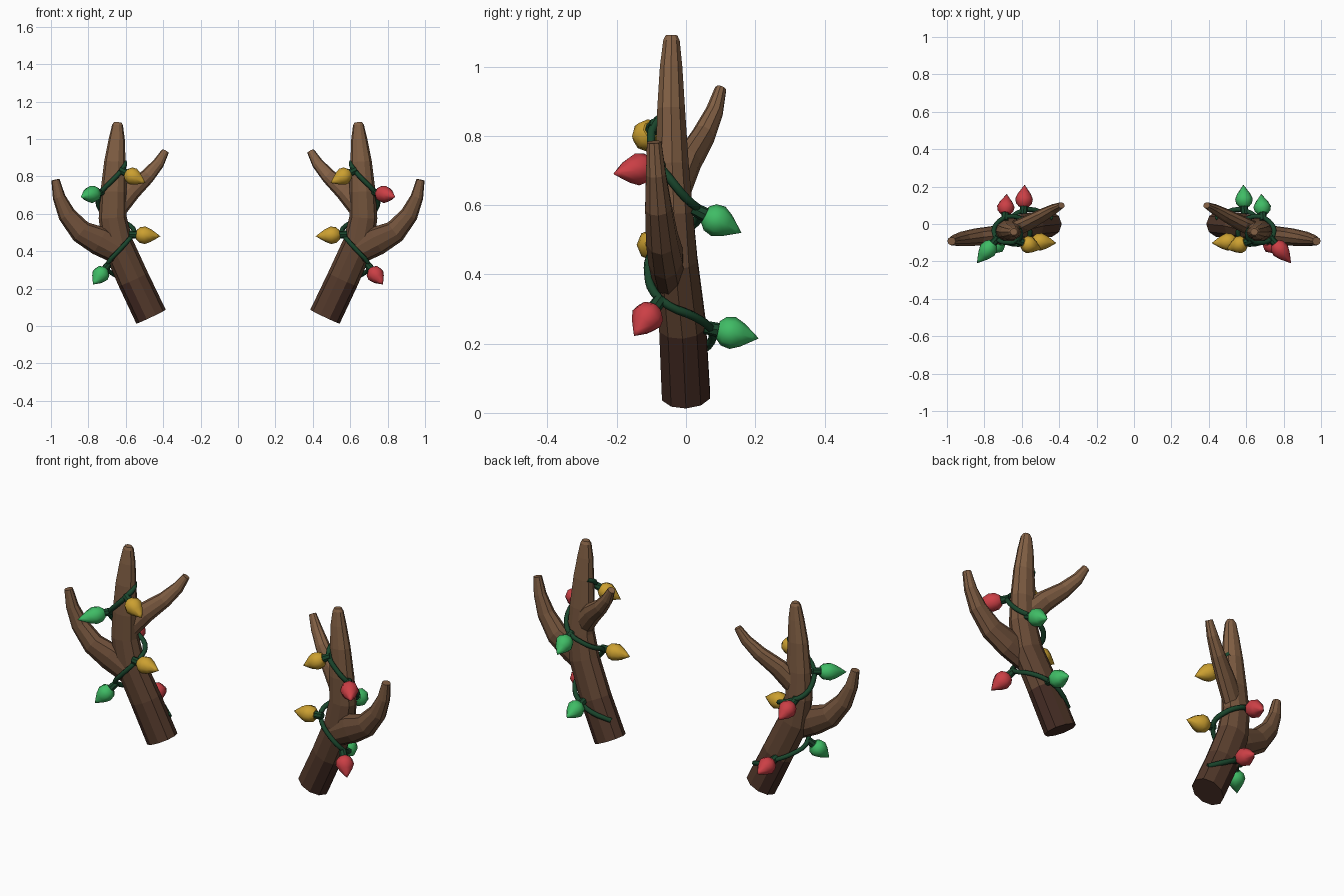
import bpy, bmesh, math
from mathutils import Vector

if "Cube" in bpy.data.objects:
    bpy.data.objects.remove(bpy.data.objects["Cube"])


def material(name, rgb):
    m = bpy.data.materials.new(name)
    m.diffuse_color = (*rgb, 1)
    m.use_nodes = True
    m.node_tree.nodes["Principled BSDF"].inputs["Base Color"].default_value = m.diffuse_color
    return m


LOW, HIGH, BANDS = (0.055, 0.023, 0.016), (0.23, 0.12, 0.06), 7
BARK = [material(f"bark_{i}", [a + (b - a) * i / (BANDS - 1) for a, b in zip(LOW, HIGH)])
        for i in range(BANDS)]
WIRE = material("wire_green", (0.01, 0.06, 0.025))
GREEN = material("bulb_green", (0.05, 0.5, 0.13))
RED = material("bulb_red", (0.6, 0.05, 0.06))
YELLOW = material("bulb_yellow", (0.6, 0.35, 0.03))


def tube(name, rings, sides, hint=(0, 1, 0)):
    """Sweep elliptical rings (point, radius_u, radius_v); zero radius makes a point."""
    bm = bmesh.new()
    pts = [Vector(r[0]) for r in rings]
    loops = []
    for i, (p, ru, rv) in enumerate(rings):
        t = (pts[min(i + 1, len(pts) - 1)] - pts[max(i - 1, 0)]).normalized()
        h = Vector(hint)
        v = (h - t * h.dot(t)).normalized()
        u = v.cross(t)
        if ru == 0:
            loops.append([bm.verts.new(p)])
            continue
        angles = [2 * math.pi * k / sides for k in range(sides)]
        loops.append([bm.verts.new(pts[i] + u * ru * math.cos(a) + v * rv * math.sin(a))
                      for a in angles])
    for a, b in zip(loops, loops[1:]):
        for k in range(sides):
            j = (k + 1) % sides
            bm.faces.new([a[k], a[j], b[0]] if len(b) == 1 else [a[k], a[j], b[j], b[k]])
    bm.faces.new(loops[0])
    if len(loops[-1]) > 1:
        bm.faces.new(loops[-1])
    bmesh.ops.recalc_face_normals(bm, faces=bm.faces)
    me = bpy.data.meshes.new(name)
    bm.to_mesh(me)
    bm.free()
    ob = bpy.data.objects.new(name, me)
    bpy.context.collection.objects.link(ob)
    return ob


TRUNK = [((.465, 0, .05), .087, .073), ((.56, -.01, .25), .086, .071),
         ((.645, -.03, .44), .084, .066), ((.67, -.035, .58), .075, .058),
         ((.665, -.04, .72), .07, .05), ((.658, -.043, .88), .057, .042),
         ((.648, -.043, 1.0), .043, .034), ((.644, -.042, 1.075), .029, .025),
         ((.643, -.042, 1.09), .02, .018)]
OUTER = [((.64, -.05, .40), .07, .05), ((.74, -.06, .455), .078, .052),
         ((.84, -.07, .505), .062, .048), ((.915, -.08, .595), .048, .04),
         ((.957, -.087, .69), .034, .03), ((.976, -.092, .782), .022, .022)]
INNER = [((.66, -.035, .62), .06, .04), ((.57, .005, .725), .053, .04),
         ((.485, .05, .80), .04, .034), ((.425, .082, .87), .031, .026),
         ((.388, .1, .935), .02, .017)]
STRING = [(.44, .03, .17), (.53, .075, .21), (.60, .07, .245), (.67, .02, .28),
          (.70, -.05, .31), (.69, -.09, .345), (.64, -.108, .40), (.585, -.1, .46),
          (.557, -.065, .50), (.57, -.0, .53), (.62, .035, .56), (.68, .038, .585),
          (.735, .0, .62), (.748, -.05, .68), (.72, -.09, .73), (.67, -.1, .78),
          (.625, -.092, .83), (.604, -.05, .87), (.62, -.02, .885)]
# bulbs: socket base, tip, colour on right antler, colour on left antler
BULBS = [((.70, -.08, .32), (.775, -.15, .222), RED, GREEN),
         ((.59, .065, .245), (.585, .21, .215), GREEN, RED),
         ((.57, -.09, .49), (.415, -.102, .48), YELLOW, YELLOW),
         ((.69, .03, .585), (.68, .16, .52), GREEN, RED),
         ((.735, -.08, .715), (.84, -.21, .69), RED, GREEN),
         ((.62, -.09, .83), (.495, -.135, .765), YELLOW, YELLOW)]
PROFILE = [(0, .026), (.14, .042), (.36, .047), (.6, .034), (.85, .013), (1, 0)]

for side, s in (("right", 1), ("left", -1)):
    def flip(p):
        return Vector((p[0] * s, p[1], p[2]))

    # antler: trunk merged with its two branches
    antler, *branches = [tube(f"{side}_antler_{n}", [(flip(p), a, b) for p, a, b in rings], 10)
                         for n, rings in (("trunk", TRUNK), ("outer", OUTER), ("inner", INNER))]
    for br in branches:
        mod = antler.modifiers.new("union", 'BOOLEAN')
        mod.operation, mod.solver, mod.object = 'UNION', 'EXACT', br
    dg = bpy.context.evaluated_depsgraph_get()
    antler.modifiers.update() if hasattr(antler.modifiers, "update") else None
    merged = bpy.data.meshes.new_from_object(antler.evaluated_get(dg))
    antler.modifiers.clear()
    antler.data = merged
    antler.name = f"{side}_antler"
    for br in branches:
        bpy.data.objects.remove(br)
    # bark lightens towards the tips
    merged.materials.clear()
    for m in BARK:
        merged.materials.append(m)
    for f in merged.polygons:
        f.material_index = max(0, min(BANDS - 1, int(f.center.z / 0.95 * BANDS)))

    # light string wound round the trunk
    curve = bpy.data.curves.new(f"{side}_light_string", 'CURVE')
    curve.dimensions = '3D'
    curve.bevel_depth, curve.bevel_resolution = .013, 1
    curve.resolution_u, curve.use_fill_caps = 3, True
    sp = curve.splines.new('BEZIER')
    sp.bezier_points.add(len(STRING) - 1)
    for bp, p in zip(sp.bezier_points, STRING):
        bp.co = flip(p)
        bp.handle_left_type = bp.handle_right_type = 'AUTO'
    curve.materials.append(WIRE)
    bpy.context.collection.objects.link(bpy.data.objects.new(f"{side}_light_string", curve))

    # bulbs with sockets
    for i, (base, tip, right_mat, left_mat) in enumerate(BULBS):
        b, t = flip(base), flip(tip)
        d = (t - b).normalized()
        socket = tube(f"{side}_socket_{i}", [(b - d * .012, .019, .019), (b + d * .034, .021, .021)],
                      8, (0, 0, 1))
        socket.data.materials.append(WIRE)
        start = b + d * .028
        bulb = tube(f"{side}_bulb_{i}", [(start.lerp(t, k), r, r) for k, r in PROFILE], 8, (0, 0, 1))
        bulb.data.materials.append(right_mat if s > 0 else left_mat)
        for f in bulb.data.polygons:
            f.use_smooth = len(f.vertices) < 8
